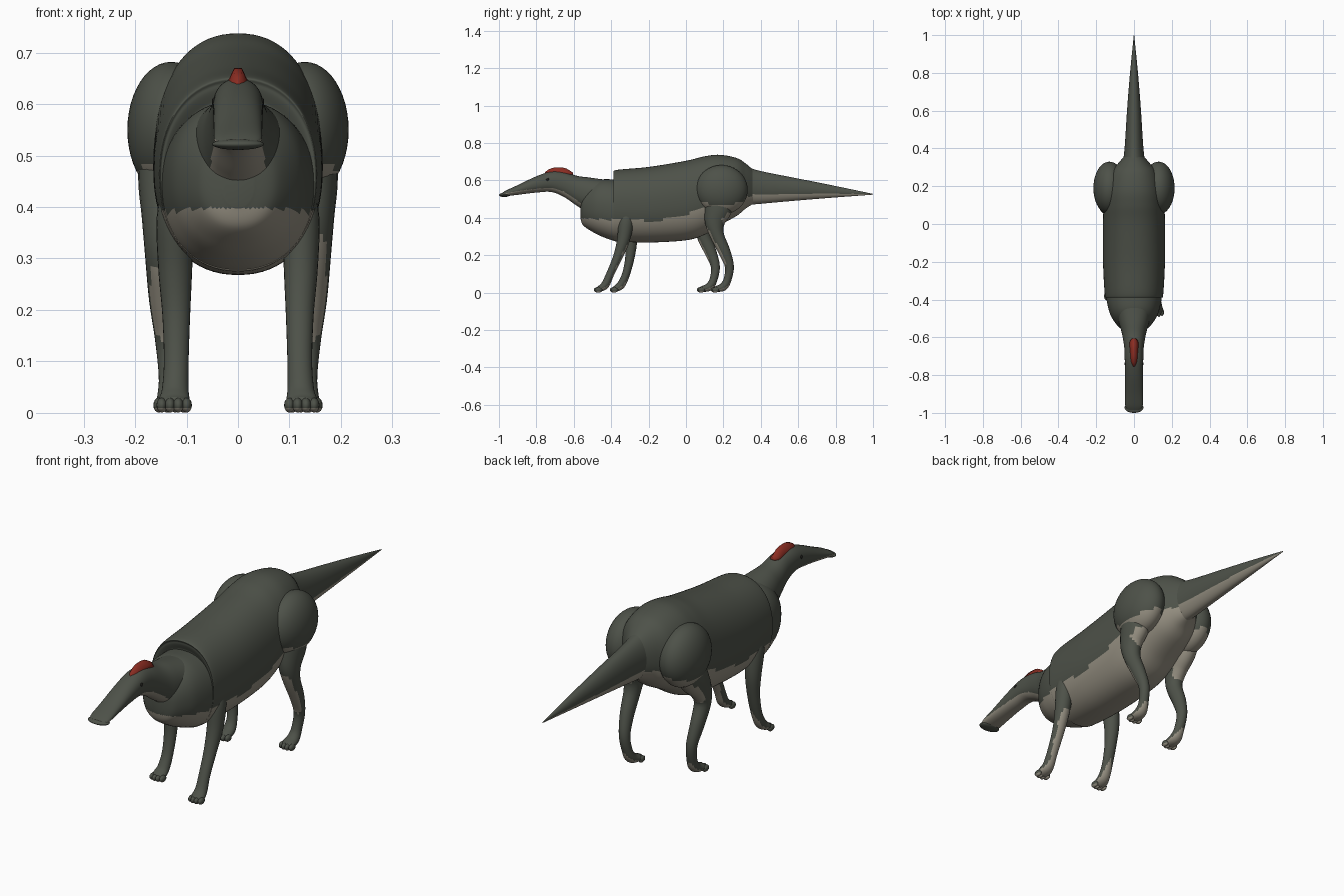
import bpy, bmesh, math
from mathutils import Vector

cube = bpy.data.objects.get("Cube")
if cube:
    bpy.data.objects.remove(cube)


def material(name, color):
    m = bpy.data.materials.new(name)
    m.diffuse_color = (*color, 1)
    m.use_nodes = True
    m.node_tree.nodes["Principled BSDF"].inputs["Base Color"].default_value = (*color, 1)
    return m


HIDE = material("dark grey green hide", (0.075, 0.083, 0.066))
BELLY = material("pale underside", (0.30, 0.275, 0.22))
RED = material("red crest", (0.26, 0.026, 0.016))
EYE = material("black eye", (0.012, 0.012, 0.01))


def finish(name, bm, mats, rule=None):
    bmesh.ops.recalc_face_normals(bm, faces=bm.faces)
    for f in bm.faces:
        f.smooth = True
        if rule and rule(f.calc_center_median(), f.normal):
            f.material_index = 1
    mesh = bpy.data.meshes.new(name)
    bm.to_mesh(mesh)
    bm.free()
    for m in mats:
        mesh.materials.append(m)
    obj = bpy.data.objects.new(name, mesh)
    bpy.context.collection.objects.link(obj)
    return obj


def spline(points, steps):
    """Smooth curve through tuples of any length."""
    pts = [Vector(p) for p in points]
    out = []
    for i in range(len(pts) - 1):
        a, b, c, d = pts[max(i - 1, 0)], pts[i], pts[i + 1], pts[min(i + 2, len(pts) - 1)]
        for s in range(steps):
            t = s / steps
            out.append(b + (c - a) * (t / 2) + (2 * a - 5 * b + 4 * c - d) * (t * t / 2)
                       + (3 * b - a - 3 * c + d) * (t ** 3 / 2))
    return out + [pts[-1]]


def skin(rings):
    bm = bmesh.new()
    loops = [[bm.verts.new(p) for p in ring] for ring in rings]
    n = len(loops[0])
    for a, b in zip(loops, loops[1:]):
        for i in range(n):
            j = (i + 1) % n
            bm.faces.new((a[i], a[j], b[j], b[i]))
    bm.faces.new(loops[0])
    bm.faces.new(loops[-1])
    return bm


def body_loft(name, profile, border, power=2.2, sides=72, steps=8):
    """Upright sections from (y, top, bottom, half width), pale below the border line."""
    def oval(v):
        return math.copysign(abs(v) ** (2 / power), v)
    rings = []
    for y, top, bottom, half in spline(profile, steps):
        mid, tall = (top + bottom) / 2, (top - bottom) / 2
        angles = [math.tau * i / sides for i in range(sides)]
        rings.append([(half * oval(math.cos(a)), y, mid + tall * oval(math.sin(a))) for a in angles])

    def below(c, n):
        for (y0, z0), (y1, z1) in zip(border, border[1:]):
            if y0 <= c.y <= y1:
                return c.z < z0 + (z1 - z0) * (c.y - y0) / (y1 - y0)
        return False
    return finish(name, skin(rings), [HIDE, BELLY], below)


def faces_down(c, n):
    return n.z < -0.3


def limb(name, path, sides=24):
    """Tube along (x, y, z, half width, half depth), turned in the side plane."""
    pts = spline(path, 5)
    rings = []
    for i, p in enumerate(pts):
        d = pts[min(i + 1, len(pts) - 1)] - pts[max(i - 1, 0)]
        across = Vector((0, -d[2], d[1])).normalized()
        rings.append([Vector(p[:3]) + Vector((p[3] * math.cos(a), 0, 0)) + across * p[4] * math.sin(a)
                      for a in (math.tau * k / sides for k in range(sides))])
    return finish(name, skin(rings), [HIDE, BELLY], faces_down)


def ball(name, center, radii, mats, rule=None, detail=24):
    bm = bmesh.new()
    bmesh.ops.create_uvsphere(bm, u_segments=detail * 2, v_segments=detail, radius=1)
    bmesh.ops.scale(bm, vec=radii, verts=bm.verts)
    bmesh.ops.translate(bm, vec=center, verts=bm.verts)
    return finish(name, bm, mats, rule)


# Torso, with a raised collar edge over the shoulders
flank = [(-0.6, 0.40), (-0.33, 0.385), (-0.15, 0.385), (0, 0.42), (0.1, 0.45), (0.15, 0.5), (0.4, 0.52)]
body_loft("torso", [(-0.375, 0.61, 0.29, 0.135), (-0.385, 0.64, 0.28, 0.148), (-0.37, 0.656, 0.274, 0.155),
                    (-0.2, 0.672, 0.268, 0.164), (0, 0.705, 0.28, 0.164), (0.1, 0.729, 0.31, 0.16),
                    (0.18, 0.737, 0.36, 0.15), (0.27, 0.72, 0.41, 0.125), (0.32, 0.69, 0.45, 0.085),
                    (0.36, 0.655, 0.475, 0.05)], flank)
body_loft("chest", [(-0.565, 0.49, 0.40, 0.03), (-0.55, 0.54, 0.36, 0.075), (-0.5, 0.585, 0.325, 0.115),
                    (-0.45, 0.605, 0.30, 0.135), (-0.38, 0.605, 0.277, 0.148), (-0.3, 0.6, 0.275, 0.15)], flank)

# Tail
body_loft("tail", [(0.2, 0.70, 0.44, 0.085), (0.3, 0.68, 0.465, 0.064), (0.4, 0.65, 0.475, 0.05),
                   (0.6, 0.61, 0.493, 0.037), (0.8, 0.57, 0.509, 0.021), (1, 0.528, 0.524, 0.001)],
          [(0, 0.51), (0.35, 0.525), (0.8, 0.53), (1, 0.526)], 2)

# Neck and head with a flat bill
body_loft("neck_and_head", [(-0.985, 0.532, 0.514, 0.035), (-0.96, 0.547, 0.516, 0.046), (-0.9, 0.575, 0.523, 0.047),
                            (-0.8, 0.622, 0.535, 0.048), (-0.72, 0.648, 0.538, 0.049), (-0.65, 0.645, 0.51, 0.052),
                            (-0.58, 0.624, 0.462, 0.064), (-0.52, 0.616, 0.43, 0.08), (-0.42, 0.603, 0.43, 0.10),
                            (-0.34, 0.6, 0.43, 0.11)],
          [(-1, 0.525), (-0.9, 0.543), (-0.8, 0.556), (-0.72, 0.56), (-0.65, 0.54), (-0.55, 0.47), (-0.3, 0.44)])
ball("bill_lip", (0, -0.972, 0.522), (0.05, 0.028, 0.011), [HIDE, BELLY])

# Crest: a low ridge of red skin
crest = []
for y, top, half in spline([(-0.755, 0.642, 0.008), (-0.735, 0.658, 0.024), (-0.70, 0.669, 0.03),
                            (-0.65, 0.667, 0.03), (-0.62, 0.652, 0.024), (-0.605, 0.642, 0.01)], 4):
    shape = [(-1, 0), (-0.55, 0.5), (-0.25, 1), (0.25, 1), (0.55, 0.5), (1, 0)]
    crest.append([(half * u, y, 0.63 + (top - 0.63) * v) for u, v in shape])
finish("crest", skin(crest), [RED])

# Legs in mid stride; shift moves the foot along the walking direction
for side, label, front_shift, hind_shift in ((1, "left", 0, 0), (-1, "right", 0.085, -0.075)):
    ball(label + "_eye", (side * 0.046, -0.74, 0.605), (0.005, 0.008, 0.008), [EYE], detail=8)

    # Front leg
    def front(x, y, z, w, d):
        return (side * x, y + front_shift * min(1, max(0, 0.42 - z) / 0.3), z, w, d)
    limb(label + "_front_leg", [front(0.118, -0.315, 0.45, 0.025, 0.03), front(0.122, -0.32, 0.38, 0.036, 0.04),
                                front(0.122, -0.335, 0.28, 0.033, 0.034), front(0.12, -0.365, 0.19, 0.027, 0.025),
                                front(0.12, -0.405, 0.10, 0.024, 0.021), front(0.122, -0.43, 0.045, 0.026, 0.022),
                                front(0.124, -0.455, 0.024, 0.03, 0.018), front(0.124, -0.475, 0.018, 0.024, 0.012)])

    # Hind leg, knee forward and heel back
    def hind(x, y, z, w, d):
        return (side * x, y + hind_shift * min(1, max(0, 0.5 - z) / 0.2), z, w, d)
    ball(label + "_thigh", (side * 0.13, 0.19, 0.55), (0.085, 0.14, 0.132), [HIDE, BELLY],
         lambda c, n: n.z < -0.45)
    limb(label + "_hind_leg", [hind(0.135, 0.185, 0.56, 0.05, 0.07), hind(0.14, 0.175, 0.46, 0.054, 0.075),
                               hind(0.145, 0.155, 0.38, 0.042, 0.055), hind(0.147, 0.165, 0.31, 0.034, 0.038),
                               hind(0.145, 0.205, 0.22, 0.028, 0.032), hind(0.138, 0.232, 0.14, 0.023, 0.024),
                               hind(0.132, 0.222, 0.07, 0.022, 0.021), hind(0.13, 0.20, 0.032, 0.027, 0.022),
                               hind(0.13, 0.165, 0.02, 0.03, 0.016), hind(0.13, 0.15, 0.018, 0.024, 0.012)])

    # Toes
    for foot, x, y in (("front", 0.124, -0.475 + front_shift), ("hind", 0.13, 0.15 + hind_shift)):
        for i in range(4):
            u = (i - 1.5) / 1.5
            ball(f"{label}_{foot}_toe_{i + 1}", (side * (x + u * 0.024), y + abs(u) * 0.008, 0.015),
                 (0.0105, 0.02, 0.0145), [HIDE, BELLY], faces_down, 8)
